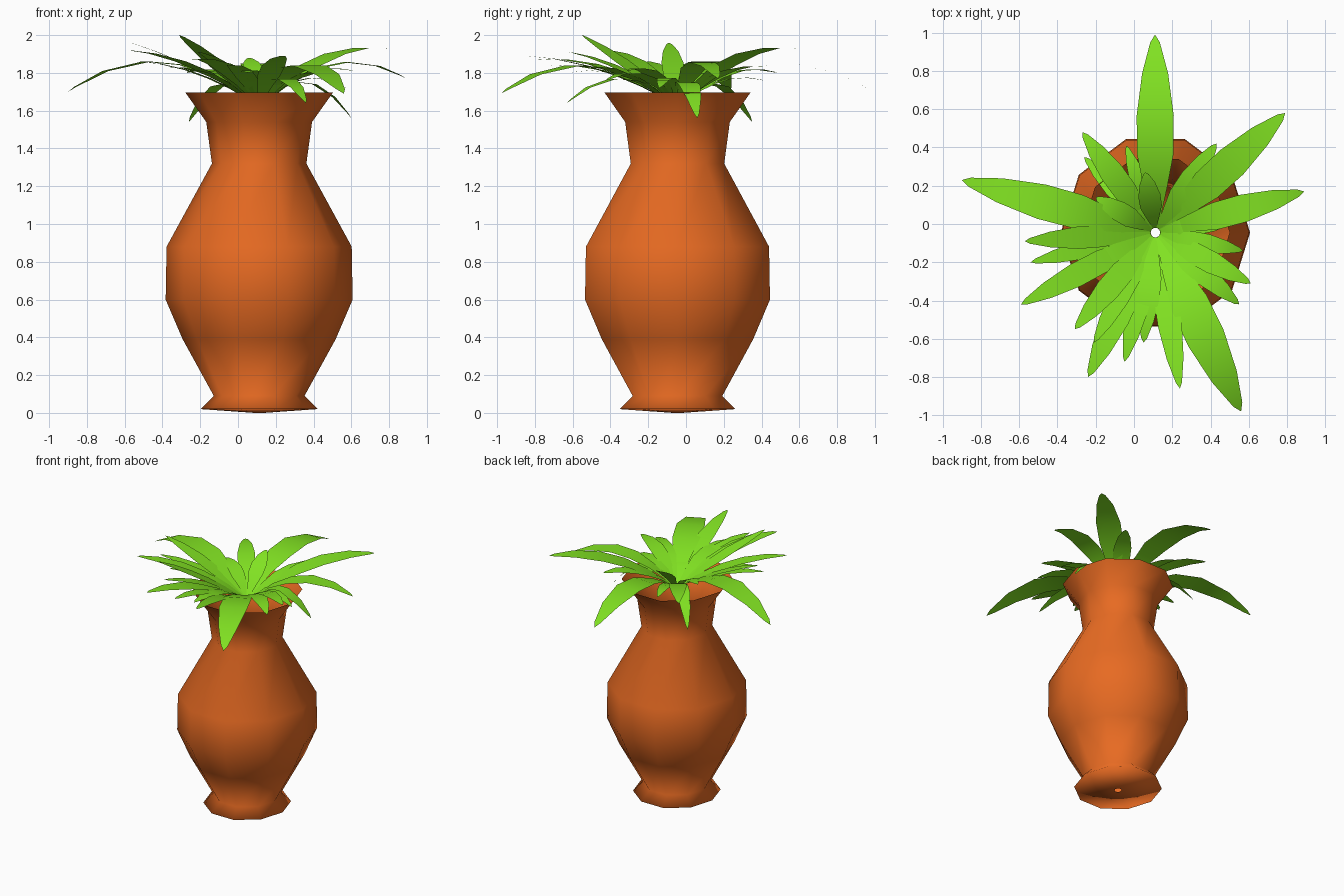
import bpy, bmesh, math
from mathutils import Vector

CX, CY = 0.112, -0.045      # vase axis


def material(name, rgb):
    m = bpy.data.materials.new(name)
    m.diffuse_color = (*rgb, 1)
    return m


def finish(bm, name, mat, angle):
    me = bpy.data.meshes.new(name)
    bm.to_mesh(me)
    bm.free()
    ob = bpy.data.objects.new(name, me)
    bpy.context.collection.objects.link(ob)
    me.materials.append(mat)
    bpy.ops.object.select_all(action='DESELECT')
    ob.select_set(True)
    bpy.context.view_layer.objects.active = ob
    bpy.ops.object.shade_smooth_by_angle(angle=math.radians(angle))
    return ob


terracotta = material("terracotta", (0.80, 0.145, 0.016))
leaf_green = material("leaf green", (0.22, 0.76, 0.016))

# Vase: ten-sided open shell with a drain hole in the foot
SIDES = 10
profile = [(0.025, 0.0), (0.31, 0.02), (0.24, 0.09), (0.405, 0.39),
           (0.495, 0.6), (0.49, 0.88), (0.25, 1.32), (0.28, 1.54), (0.39, 1.695)]
bm = bmesh.new()
rings = []
for r, z in profile:
    rings.append([bm.verts.new((CX + r * math.cos(2 * math.pi * j / SIDES),
                                CY + r * 1.04 * math.sin(2 * math.pi * j / SIDES), z))
                  for j in range(SIDES)])
for a, b in zip(rings, rings[1:]):
    for j in range(SIDES):
        k = (j + 1) % SIDES
        bm.faces.new((a[j], a[k], b[k], b[j]))
finish(bm, "vase", terracotta, 180)

# Leaves: tip x, tip y, tip z, height halfway along, width
leaves = [
    (0.11, 0.99, 1.70, 1.85, 0.20), (0.79, 0.58, 1.93, 1.88, 0.18),
    (0.89, 0.17, 1.77, 1.85, 0.15), (-0.90, 0.23, 1.70, 1.86, 0.19),
    (0.56, -0.98, 1.69, 1.84, 0.21), (-0.24, -0.80, 1.87, 1.83, 0.15),
    (0.24, -0.86, 1.89, 1.82, 0.13), (-0.05, -0.72, 1.84, 1.80, 0.12),
    (0.05, -0.62, 1.80, 1.79, 0.12), (-0.21, -0.62, 1.91, 1.82, 0.11),
    (-0.31, -0.55, 2.00, 1.84, 0.13), (-0.59, -0.42, 1.92, 1.84, 0.13),
    (-0.57, -0.09, 1.96, 1.83, 0.12), (-0.54, -0.20, 1.86, 1.80, 0.10),
    (-0.39, -0.30, 1.83, 1.79, 0.10), (-0.27, 0.48, 1.80, 1.80, 0.13),
    (-0.26, 0.35, 1.54, 1.74, 0.10), (-0.04, 0.41, 1.76, 1.76, 0.09),
    (0.43, 0.42, 1.83, 1.80, 0.13), (0.60, 0.06, 1.56, 1.75, 0.12),
    (0.57, -0.14, 1.72, 1.77, 0.10), (0.61, -0.31, 1.81, 1.80, 0.12),
    (0.55, -0.42, 1.76, 1.79, 0.12), (0.36, -0.63, 1.64, 1.77, 0.11),
    (0.06, 0.27, 1.88, 1.80, 0.12), (-0.20, 0.14, 1.80, 1.77, 0.11),
]
shape = [(0, 0.15), (0.2, 0.6), (0.38, 0.95), (0.58, 0.97), (0.8, 0.68), (0.96, 0.25)]
bm = bmesh.new()
for x, y, z, mid, width in leaves:
    out = Vector((x - CX, y - CY, 0)).normalized()
    side = out.cross(Vector((0, 0, 1)))
    root = Vector((CX, CY, 1.64)) + out * 0.025
    tip = Vector((x, y, z))
    ctrl = (root + tip) / 2
    ctrl.z = 2 * mid - ctrl.z
    prev = None
    for t, w in shape:
        p = root * (1 - t) ** 2 + ctrl * 2 * t * (1 - t) + tip * t * t
        row = (bm.verts.new(p - side * width * w / 2), bm.verts.new(p + side * width * w / 2))
        if prev:
            bm.faces.new((prev[0], prev[1], row[1], row[0]))
        prev = row
    bm.faces.new((prev[0], prev[1], bm.verts.new(tip)))
finish(bm, "leaves", leaf_green, 60)
